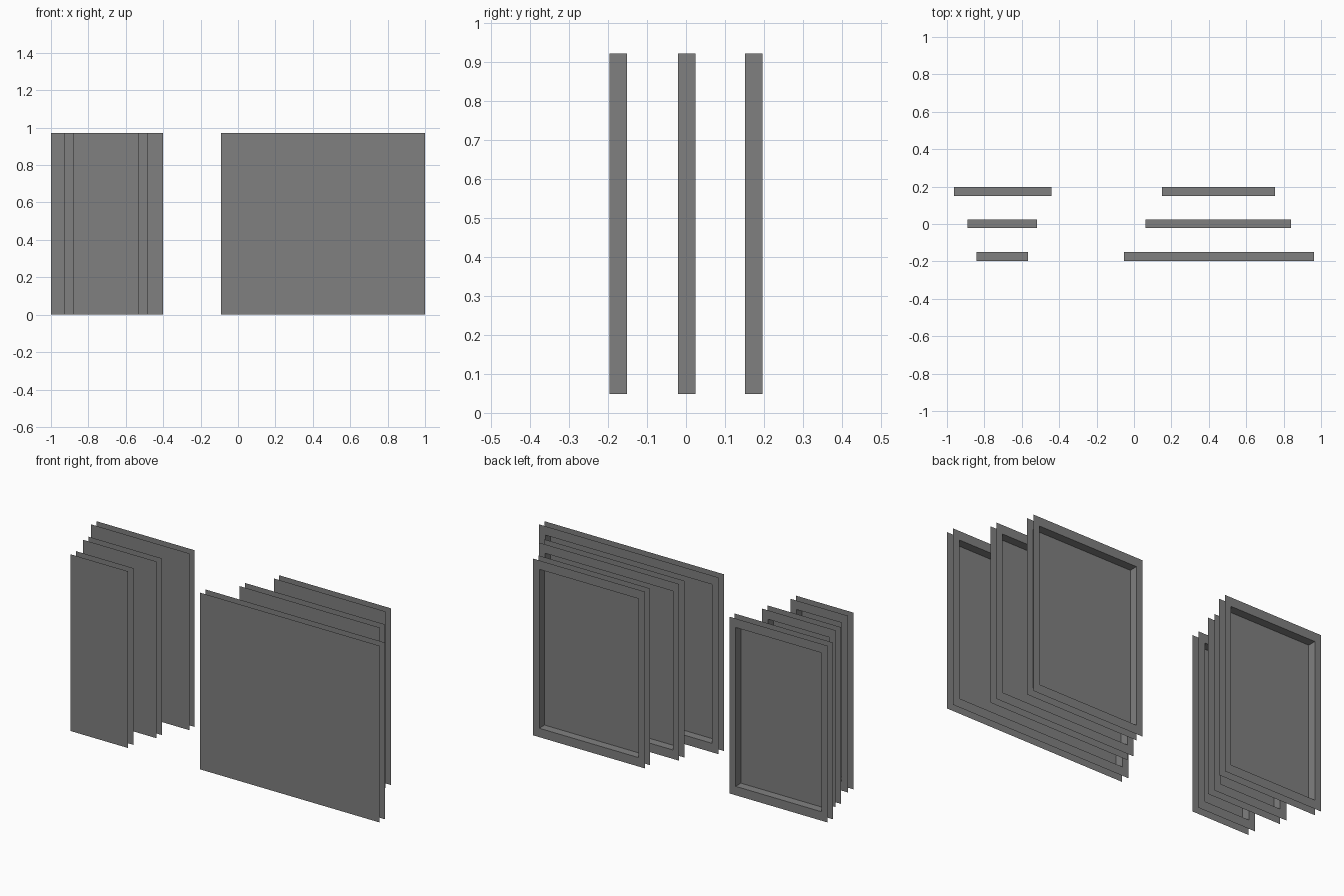
import bpy
import bmesh

if "Cube" in bpy.data.objects:
    bpy.data.objects.remove(bpy.data.objects["Cube"], do_unlink=True)

HEIGHT = 0.972
DEPTH = 0.046
MARGIN_X = 0.038
MARGIN_Z = 0.049

grey = bpy.data.materials.new("mid grey")
grey.use_nodes = True
colour = (0.216, 0.216, 0.216, 1)
grey.diffuse_color = colour
grey.node_tree.nodes["Principled BSDF"].inputs["Base Color"].default_value = colour


def rectangle(bm, x0, x1, z0, z1, y):
    """Four corner vertices, anticlockwise as seen from the front."""
    corners = ((x0, z0), (x1, z0), (x1, z1), (x0, z1))
    return [bm.verts.new((x, y, z)) for x, z in corners]


def panel(name, x0, x1, y):
    """Thin front sheet, recess walls and a flat rim at the back."""
    bm = bmesh.new()
    xa, xb = x0 + MARGIN_X, x1 - MARGIN_X
    za, zb = MARGIN_Z, HEIGHT - MARGIN_Z
    sheet = rectangle(bm, x0, x1, 0, HEIGHT, y)
    floor = rectangle(bm, xa, xb, za, zb, y)
    mouth = rectangle(bm, xa, xb, za, zb, y + DEPTH)
    rim = rectangle(bm, x0, x1, 0, HEIGHT, y + DEPTH)
    bm.faces.new(floor)
    for i in range(4):
        j = (i + 1) % 4
        bm.faces.new((sheet[i], sheet[j], floor[j], floor[i]))
        bm.faces.new((floor[i], floor[j], mouth[j], mouth[i]))
        bm.faces.new((mouth[i], mouth[j], rim[j], rim[i]))
    bmesh.ops.recalc_face_normals(bm, faces=bm.faces[:])
    mesh = bpy.data.meshes.new(name)
    bm.to_mesh(mesh)
    bm.free()
    mesh.materials.append(grey)
    bpy.context.collection.objects.link(bpy.data.objects.new(name, mesh))


# Three rows of panels, a narrow and a wide one in each
rows = (
    ("front", -0.197, (-0.88, -0.53), (-0.092, 1.0)),
    ("middle", -0.021, (-0.928, -0.48), (0.024, 0.878)),
    ("back", 0.151, (-1.0, -0.402), (0.112, 0.793)),
)
for row, y, right_span, left_span in rows:
    panel(row + "_right_panel", *right_span, y)
    panel(row + "_left_panel", *left_span, y)
